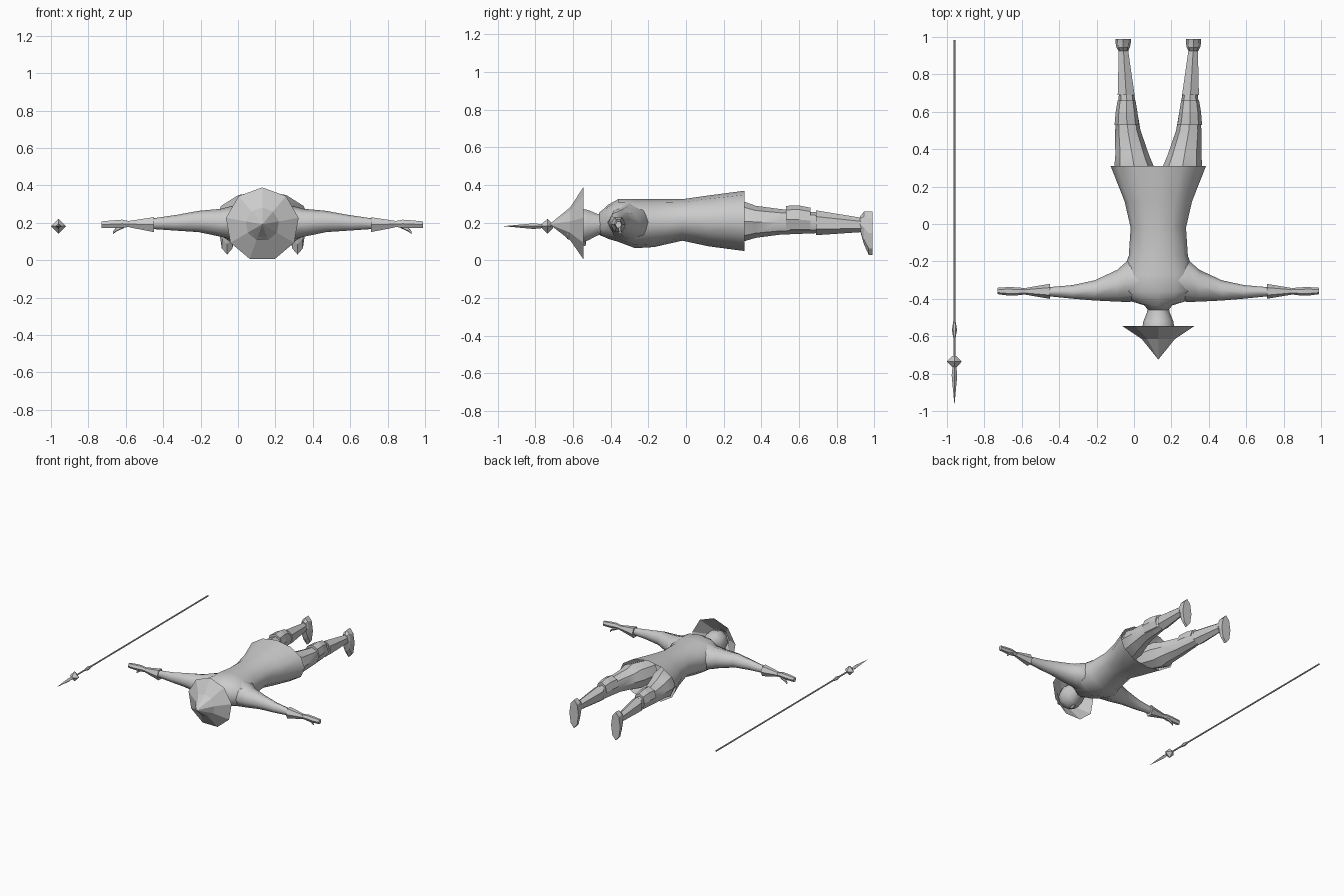
import bpy, bmesh, math

CX = 0.13  # centre line of the figure
grey = bpy.data.materials.new("plain grey")
grey.diffuse_color = (0.6, 0.6, 0.6, 1)


def loft(name, rings, n=8, axis="y", side=1, cx=CX, phase=0.0, caps=(True, True), smooth=None):
    """Skin rings (t, centre u, centre z, half u, half z) along y or x."""
    bm = bmesh.new()
    loops = []
    for t, u, v, hu, hv in rings:
        loop = []
        for i in range(n):
            a = math.tau * i / n + phase
            p, z = u + hu * math.cos(a), v + hv * math.sin(a)
            co = (cx + side * p, t, z) if axis == "y" else (cx + side * t, p, z)
            loop.append(bm.verts.new(co))
        loops.append(loop)
    for a, b in zip(loops, loops[1:]):
        for i in range(n):
            j = (i + 1) % n
            bm.faces.new((a[i], a[j], b[j], b[i]))
    if caps[0]:
        bm.faces.new(loops[0])
    if caps[1]:
        bm.faces.new(loops[-1])
    bmesh.ops.remove_doubles(bm, verts=bm.verts, dist=0.0005)
    bmesh.ops.recalc_face_normals(bm, faces=bm.faces)
    me = bpy.data.meshes.new(name)
    bm.to_mesh(me)
    bm.free()
    me.materials.append(grey)
    ob = bpy.data.objects.new(name, me)
    bpy.context.collection.objects.link(ob)
    if smooth:
        bpy.ops.object.select_all(action="DESELECT")
        ob.select_set(True)
        bpy.context.view_layer.objects.active = ob
        bpy.ops.object.shade_smooth_by_angle(angle=math.radians(smooth))
    return ob


# Robe: neck, shoulders, chest, waist and flared open skirt
loft("robe", [
    (-0.46, 0, 0.195, 0.055, 0.06), (-0.435, 0, 0.20, 0.075, 0.075),
    (-0.415, 0, 0.205, 0.14, 0.09), (-0.36, 0, 0.212, 0.19, 0.113),
    (-0.27, 0, 0.195, 0.195, 0.13), (-0.17, 0, 0.198, 0.158, 0.127),
    (-0.02, 0, 0.215, 0.148, 0.11), (0.12, 0, 0.21, 0.18, 0.135),
    (0.31, 0, 0.21, 0.255, 0.16)], n=12, caps=(True, False), smooth=60)

# Head and neck
loft("head", [
    (-0.66, 0, 0.19, 0.03, 0.03), (-0.63, 0, 0.185, 0.07, 0.075),
    (-0.57, 0, 0.185, 0.088, 0.098), (-0.52, 0, 0.187, 0.08, 0.085),
    (-0.47, 0, 0.19, 0.06, 0.06), (-0.43, 0, 0.195, 0.055, 0.06)], n=10, smooth=60)

# Nose
loft("nose", [(-0.58, 0, 0.10, 0.006, 0.012), (-0.535, 0, 0.098, 0.014, 0.022),
              (-0.53, 0, 0.10, 0.008, 0.01)], n=4)

# Nine sided pointed hat, open underneath
loft("hat", [(-0.725, 0, 0.192, 0, 0), (-0.615, 0, 0.192, 0.09, 0.09),
             (-0.545, 0, 0.192, 0.197, 0.197)], n=9, phase=math.pi / 2, caps=(False, False))

for side, label in ((-1, "left"), (1, "right")):
    # Sleeve blending from the shoulder to the wrist
    loft(label + "_sleeve", [
        (0.10, -0.30, 0.20, 0.11, 0.105), (0.16, -0.305, 0.20, 0.112, 0.09),
        (0.22, -0.33, 0.20, 0.085, 0.075), (0.34, -0.355, 0.207, 0.054, 0.057),
        (0.46, -0.363, 0.20, 0.036, 0.042), (0.59, -0.362, 0.195, 0.024, 0.028)],
        axis="x", side=side, smooth=60)
    # Flared cuff
    loft(label + "_cuff", [(0.58, -0.36, 0.19, 0.04, 0.046), (0.71, -0.36, 0.193, 0.018, 0.02)],
         n=6, axis="x", side=side)
    # Hand and thumb
    loft(label + "_hand", [
        (0.70, -0.36, 0.193, 0.015, 0.016), (0.75, -0.36, 0.195, 0.021, 0.025),
        (0.80, -0.36, 0.193, 0.023, 0.023), (0.86, -0.358, 0.19, 0.017, 0.02)],
        n=6, axis="x", side=side, smooth=30)
    loft(label + "_thumb", [(0.74, -0.35, 0.183, 0.009, 0.012), (0.78, -0.35, 0.165, 0.009, 0.012),
                            (0.797, -0.35, 0.148, 0.006, 0.008)], n=5, axis="x", side=side)
    # Trouser leg
    loft(label + "_leg", [
        (0.17, 0.09, 0.21, 0.09, 0.09), (0.31, 0.13, 0.207, 0.105, 0.105),
        (0.37, 0.14, 0.205, 0.09, 0.085), (0.50, 0.163, 0.205, 0.068, 0.068),
        (0.70, 0.17, 0.20, 0.04, 0.055)], side=side, smooth=40)
    # Knee wrap
    loft(label + "_knee", [(0.53, 0.168, 0.217, 0.066, 0.073), (0.60, 0.17, 0.217, 0.058, 0.075),
                           (0.66, 0.17, 0.212, 0.048, 0.068)], n=8, side=side)
    # Boot shaft
    loft(label + "_boot", [(0.69, 0.172, 0.20, 0.052, 0.066), (0.94, 0.187, 0.188, 0.028, 0.037)],
         n=6, phase=math.pi / 6, side=side)
    # Foot with a flat sole, toes pointing down
    loft(label + "_foot", [
        (0.925, 0.187, 0.195, 0.026, 0.040), (0.945, 0.188, 0.172, 0.036, 0.087),
        (0.97, 0.188, 0.145, 0.041, 0.115), (0.99, 0.188, 0.145, 0.041, 0.115)],
        side=side)

# Spear: slim shaft, collar, diamond guard and long point
loft("spear_shaft", [(-0.75, 0, 0.182, 0.006, 0.006), (0.985, 0, 0.182, 0.006, 0.006)], n=6, cx=-0.96)
loft("spear_collar", [(-0.61, 0, 0.182, 0.006, 0.006), (-0.565, 0, 0.182, 0.014, 0.014),
                      (-0.52, 0, 0.182, 0.006, 0.006)], n=6, cx=-0.96)
loft("spear_guard", [(-0.765, 0, 0.182, 0.012, 0.012), (-0.735, 0, 0.182, 0.04, 0.04),
                     (-0.705, 0, 0.182, 0.010, 0.010)], n=4, cx=-0.96)
loft("spear_point", [(-0.97, 0, 0.182, 0, 0), (-0.81, 0, 0.182, 0.015, 0.015),
                     (-0.74, 0, 0.182, 0.008, 0.008)], n=4, cx=-0.96)
